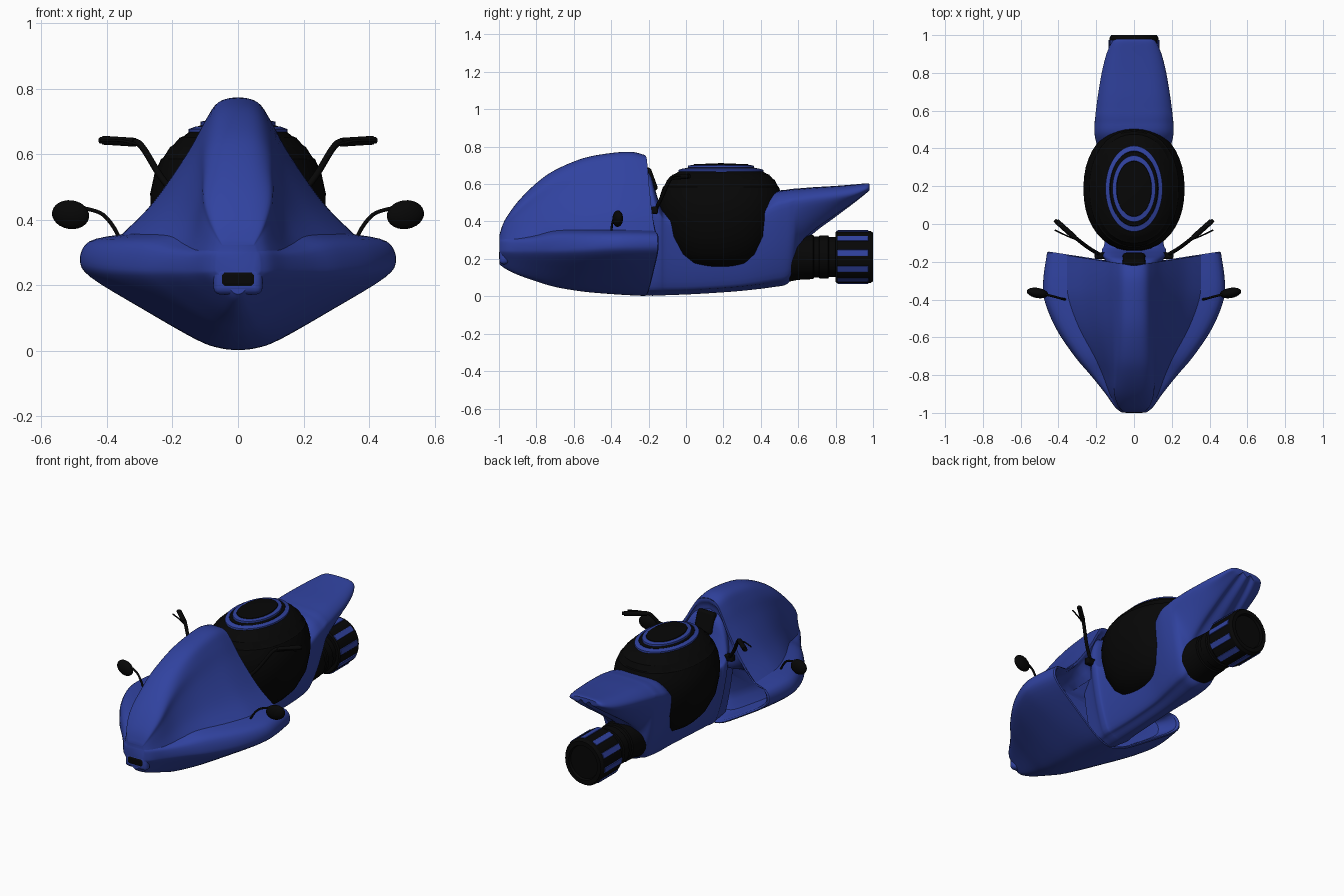
import bpy, bmesh, math
from mathutils import Vector as V

if "Cube" in bpy.data.objects:
    bpy.data.objects.remove(bpy.data.objects["Cube"])

def material(name, col):
    m = bpy.data.materials.new(name)
    m.diffuse_color = (*col, 1)
    m.use_nodes = True
    m.node_tree.nodes["Principled BSDF"].inputs["Base Color"].default_value = m.diffuse_color
    return m

BLUE = material("blue_paint", (0.03, 0.055, 0.35))
BLACK = material("black_rubber", (0.002, 0.002, 0.002))

def finish(name, bm, mat, angle=40):
    bmesh.ops.remove_doubles(bm, verts=bm.verts, dist=1e-5)
    bmesh.ops.recalc_face_normals(bm, faces=bm.faces)
    me = bpy.data.meshes.new(name)
    bm.to_mesh(me)
    bm.free()
    ob = bpy.data.objects.new(name, me)
    bpy.context.collection.objects.link(ob)
    me.materials.append(mat)
    bpy.ops.object.select_all(action='DESELECT')
    ob.select_set(True)
    bpy.context.view_layer.objects.active = ob
    bpy.ops.object.shade_smooth_by_angle(angle=math.radians(angle))
    return ob

def spline(p, n):
    # Catmull-Rom through all points
    out = []
    for i in range(len(p) - 1):
        a, b, c, d = p[max(i - 1, 0)], p[i], p[i + 1], p[min(i + 2, len(p) - 1)]
        for k in range(n):
            t = k / n
            out.append(0.5 * (2 * b + (c - a) * t + (2 * a - 5 * b + 4 * c - d) * t * t
                              + (3 * b - a - 3 * c + d) * t ** 3))
    return out + [p[-1]]

def loft(name, halves, mat, n=4, m=4, caps=(), angle=40):
    # half sections end on x = 0 and are mirrored, then skinned
    rows = [spline(h + [V((-p.x, p.y, p.z)) for p in reversed(h[:-1])], n) for h in halves]
    cols = [spline(list(c), m) for c in zip(*rows)]
    bm = bmesh.new()
    vs = [[bm.verts.new(p) for p in c] for c in cols]
    for i in range(len(vs) - 1):
        for j in range(len(vs[0]) - 1):
            bm.faces.new((vs[i][j], vs[i + 1][j], vs[i + 1][j + 1], vs[i][j + 1]))
    for k in caps:
        bm.faces.new([c[k] for c in vs])
    return finish(name, bm, mat, angle)

def lathe(name, prof, mat, segs=40, loc=(0, 0, 0), along_y=False, power=1.0, angle=30):
    # profile rows: x radius, y radius, height
    def f(v):
        return math.copysign(abs(v) ** power, v)
    bm = bmesh.new()
    rings = []
    for rx, ry, h in prof:
        ring = []
        for k in range(segs):
            a = 2 * math.pi * k / segs
            x, y = rx * f(math.cos(a)), ry * f(math.sin(a))
            p = V((x, h, -y)) if along_y else V((x, y, h))
            ring.append(bm.verts.new(p + V(loc)))
        rings.append(ring)
    for a, b in zip(rings, rings[1:]):
        for k in range(segs):
            bm.faces.new((a[k], a[k - 1], b[k - 1], b[k]))
    return finish(name, bm, mat, angle)

def tube(name, pts, r, mat):
    c = bpy.data.curves.new(name, 'CURVE')
    c.dimensions, c.bevel_depth, c.bevel_resolution, c.use_fill_caps = '3D', r, 3, True
    fine = spline([V(p) for p in pts], 5)
    s = c.splines.new('POLY')
    s.points.add(len(fine) - 1)
    for q, p in zip(s.points, fine):
        q.co = (*p, 1)
    c.materials.append(mat)
    bpy.context.collection.objects.link(bpy.data.objects.new(name, c))

def box(name, loc, size, mat, bevel=0.01, rot=(0, 0, 0)):
    bm = bmesh.new()
    bmesh.ops.create_cube(bm, size=1)
    bmesh.ops.scale(bm, vec=size, verts=bm.verts)
    ob = finish(name, bm, mat)
    ob.location, ob.rotation_euler = loc, rot
    b = ob.modifiers.new("bevel", 'BEVEL')
    b.width, b.segments = bevel, 4

# Front cowl and fairing: y, crest z, seam x/z, widest x/z, keel z
stations = [(-.997, .33, .055, .303, .066, .25, .172), (-.97, .405, .09, .305, .1, .25, .15),
            (-.9, .505, .128, .307, .15, .252, .115), (-.8, .605, .165, .325, .23, .255, .08),
            (-.7, .675, .21, .35, .315, .258, .05), (-.55, .738, .29, .355, .415, .265, .025),
            (-.4, .766, .345, .355, .475, .275, .012), (-.29, .772, .355, .355, .48, .278, .005),
            (None, .755, .355, .35, .46, .28, .002)]
upper, lower = [], []
for y, T, sx, sz, wx, wz, b in stations:
    def P(x, z, y=y):
        return V((x, -.22 + .15 * x if y is None else y, z))
    h, r, d = T - sz, min(.1, .85 * sx), wz - b
    upper.append([P(r + (sx - r) * t, T - h * f) for t, f in
                  ((1, 1), (.63, .77), (.22, .41), (0, .17))] + [P(.6 * r, T - .035 * h), P(0, T)])
    lower.append([P(sx, sz), P(sx + .78 * (wx - sx), sz - .28 * (sz - wz)), P(wx, wz),
                  P(.93 * wx, b + .8 * d), P(.6 * wx, b + .44 * d), P(.27 * wx, b + .11 * d),
                  P(.12 * wx, b + .02 * d), P(0, b)])
loft("upper_cowl", upper, BLUE, caps=(0,))
loft("lower_fairing", lower, BLUE, caps=(0,))

# Recessed rear of the cowl, deeper behind the wings
rim = upper[-1][::-1] + lower[-1][1:]
def inset(s, depth):
    out = []
    for p in rim:
        k = min(max((.45 - p.z) / .1, .12), 1)
        out.append(V((p.x * s, p.y - depth * k, .3 + (p.z - .3) * s)))
    return out
loft("cowl_back", [rim, inset(.95, .005), inset(.88, .12), inset(.55, .16)], BLUE, m=2, caps=(-1,))

# Chassis running into the tail: y, top z, half width, shoulder z, bottom z
body = [(-.3, .70, .12, .45, .004), (-.2, .665, .15, .43, .003), (-.165, .57, .168, .42, .003),
        (-.135, .48, .168, .40, .004), (-.1, .45, .155, .38, .006),
        (.05, .44, .145, .36, .012), (.25, .44, .15, .36, .025), (.38, .48, .185, .40, .038),
        (.47, .555, .207, .45, .05), (.54, .57, .207, .47, .065), (.575, .575, .203, .485, .12),
        (.605, .577, .2, .49, .25), (.68, .583, .19, .505, .335), (.8, .59, .17, .525, .425),
        (.9, .598, .145, .545, .5), (.965, .604, .115, .57, .552), (.98, .6, .09, .58, .565)]
halves = []
for y, T, w, S, B in body:
    halves.append([V((x * w, y, z)) for x, z in
                   ((0, T), (.6, T - .08 * (T - S)), (.92, T - .45 * (T - S)), (1, S),
                    (.8, B + .5 * (S - B)), (.52, B + .12 * (S - B)), (.3, B + .02), (0, B))])
loft("chassis_and_tail", halves, BLUE, caps=(0, -1))

# Seat pod with stepped top and blue rings
seat = (0, .187, 0)
lathe("seat_pod", [(0, 0, .142), (.09, .13, .15), (.155, .2, .178), (.2, .25, .225), (.25, .3, .32),
                   (.267, .325, .42), (.268, .33, .48), (.255, .325, .54), (.235, .31, .585),
                   (.228, .303, .589), (.207, .288, .622), (.198, .278, .627), (.178, .258, .65),
                   (.165, .245, .655), (.15, .225, .667), (.13, .2, .672), (.125, .195, .684),
                   (.11, .17, .689), (.095, .15, .694), (.09, .145, .706), (0, 0, .712)],
      BLACK, 40, seat, power=.92)
lathe("outer_seat_ring", [(.152, .229, .655), (.151, .227, .676), (.13, .2, .684), (.128, .198, .67)],
      BLUE, 48, seat)
lathe("inner_seat_ring", [(.115, .177, .68), (.114, .175, .699), (.094, .148, .703), (.092, .146, .69)],
      BLUE, 48, seat)

# Exhaust pipe and drum with blue bars
pipe = [(0, .5), (.13, .5), (.13, .56), (.122, .6), (.118, .68), (.11, .685), (.11, .71),
        (.116, .715), (.116, .76), (.108, .765), (.108, .82), (0, .82)]
lathe("exhaust_pipe", [(r, r, h) for r, h in pipe], BLACK, 32, (0, 0, .21), True)
drum = [(0, .8), (.132, .8), (.14, .808), (.14, .985), (.13, 1), (.105, 1), (.1, .985), (0, .985)]
lathe("exhaust_drum", [(.93 * r, r, h) for r, h in drum], BLACK, 32, (0, 0, .21), True)
for k in range(10):
    a = 2 * math.pi * (k + .25) / 10
    box("exhaust_bar", (.127 * math.cos(a), .892, .21 + .135 * math.sin(a)), (.016, .165, .034),
        BLUE, .002, (0, -a, 0))

# Headlight in the nose and dash panel behind the crest
box("headlight_rim", (0, -.973, .215), (.15, .05, .088), BLUE, .022)
box("headlight", (0, -.975, .218), (.12, .05, .064), BLACK, .02)
box("dash_panel", (0, -.188, .625), (.12, .04, .13), BLACK, .018, (math.radians(20), 0, 0))

for s, side in ((1, "right"), (-1, "left")):
    def M(*pts):
        return [(s * x, y, z) for x, y, z in pts]
    # Handlebars, grips and levers
    box(side + "_bar_clamp", (s * .178, -.168, .46), (.06, .035, .04), BLACK, .01)
    tube(side + "_handlebar", M((.17, -.168, .45), (.235, -.13, .53), (.295, -.085, .625),
                                (.33, -.055, .637), (.42, .02, .642)), .01, BLACK)
    tube(side + "_grip", M((.315, -.07, .636), (.36, -.03, .639), (.41, .015, .642)), .014, BLACK)
    tube(side + "_lever", M((.29, -.088, .625), (.35, -.065, .64), (.42, -.032, .642)), .004, BLACK)
    # Mirrors on curved stalks
    tube(side + "_mirror_stalk", M((.36, -.4, .34), (.385, -.395, .385), (.42, -.385, .42),
                                   (.48, -.37, .437)), .006, BLACK)
    bm = bmesh.new()
    bmesh.ops.create_uvsphere(bm, u_segments=24, v_segments=12, radius=1)
    bmesh.ops.scale(bm, vec=(.058, .027, .044), verts=bm.verts)
    mirror = finish(side + "_mirror", bm, BLACK)
    mirror.location = (s * .511, -.365, .415)
    mirror.rotation_euler = (0, -s * math.radians(8), s * math.radians(10))
